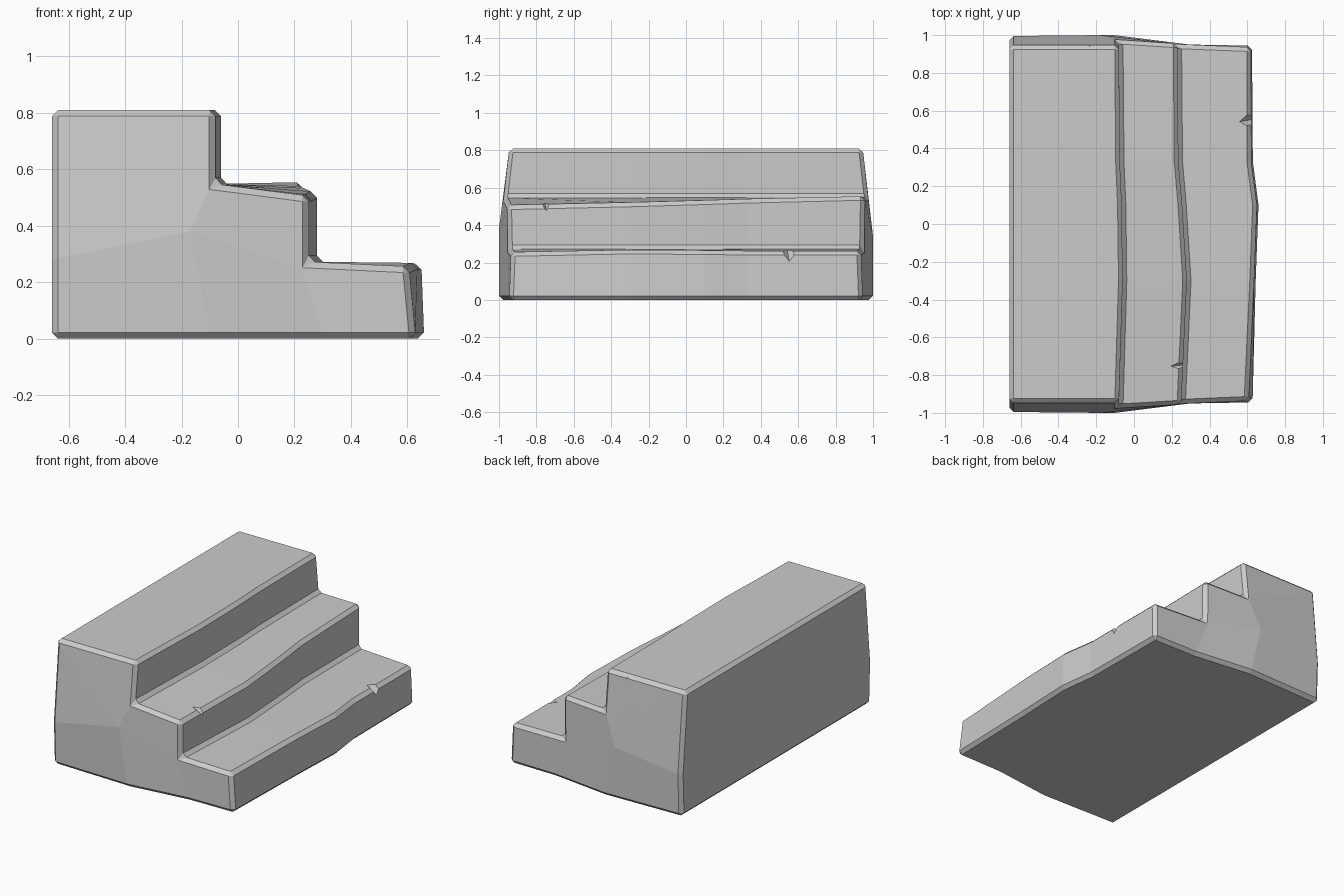
import bpy
import bmesh
from mathutils import Vector

cube = bpy.data.objects.get("Cube")
if cube:
    bpy.data.objects.remove(cube)

stone = bpy.data.materials.new("grey stone")
stone.use_nodes = True
GREY = (0.6, 0.6, 0.6, 1)
stone.diffuse_color = GREY
stone.node_tree.nodes["Principled BSDF"].inputs["Base Color"].default_value = GREY

BACK, TOP = -0.66, 0.81


def section(r1, r2, r3, n2, n3, foot):
    """Stair outline: riser positions, nose heights and foot of the lowest riser."""
    return [(BACK, 0), (-0.1, 0), (0.3, 0), (foot, 0), (r3, n3), (r2, 0.272),
            (r2, n2), (r1, 0.548), (r1, TOP), (BACK, TOP), (BACK, 0.28)]


# Worn outlines along the length; the end rows bulge by outline point
END = [0.985, 1.0, 0.95, 0.945, 0.935, 0.95, 0.955, 0.975, 0.945, 0.945, 0.995]
FRONT = section(-0.08, 0.25, 0.605, 0.505, 0.255, 0.63)
REAR = section(-0.08, 0.23, 0.62, 0.555, 0.262, 0.625)
stations = [
    (FRONT, [-e for e in END]),
    (section(-0.06, 0.28, 0.635, 0.52, 0.268, 0.645), [-0.3] * 11),
    (section(-0.065, 0.255, 0.65, 0.532, 0.265, 0.66), [0.1] * 11),
    (section(-0.075, 0.235, 0.62, 0.54, 0.262, 0.63), [0.33] * 11),
    (REAR, END),
]

# Stair body, lofted and closed with faceted ends
bm = bmesh.new()
rows = [[bm.verts.new((x, y, z)) for (x, z), y in zip(outline, ys)]
        for outline, ys in stations]
for a, b in zip(rows, rows[1:]):
    for i in range(11):
        j = (i + 1) % 11
        bm.faces.new((a[i], a[j], b[j], b[i]))
for row, hub in ((rows[0], (-0.17, -1.0, 0.38)), (rows[-1], (-0.18, 1.0, 0.34))):
    c = bm.verts.new(hub)
    for ids in ((10, 0, 1), (1, 2, 5), (5, 6, 7), (7, 8, 9), (7, 9, 10)):
        bm.faces.new([c] + [row[i] for i in ids])
    bm.faces.new([row[i] for i in (2, 3, 4, 5)])
bmesh.ops.recalc_face_normals(bm, faces=bm.faces)
mesh = bpy.data.meshes.new("stone_steps")
bm.to_mesh(mesh)
bm.free()
mesh.materials.append(stone)
steps = bpy.data.objects.new("stone_steps", mesh)
bpy.context.collection.objects.link(steps)

bevel = steps.modifiers.new("worn edges", "BEVEL")
bevel.width = 0.022
bevel.segments = 1
bevel.limit_method = "ANGLE"
bevel.angle_limit = 0.6


def chip(name, tip, side, left, right, bottom):
    """Wedge cutter that knocks a chip out of an edge."""
    b = bmesh.new()
    for p in (tip, side, left, right, bottom):
        b.verts.new(Vector(p))
    bmesh.ops.convex_hull(b, input=b.verts)
    bmesh.ops.recalc_face_normals(b, faces=b.faces)
    m = bpy.data.meshes.new(name)
    b.to_mesh(m)
    b.free()
    m.materials.append(stone)
    cutter = bpy.data.objects.new(name, m)
    bpy.context.collection.objects.link(cutter)
    cutter.hide_render = True
    cutter.hide_viewport = True
    cut = steps.modifiers.new(name, "BOOLEAN")
    cut.operation = "DIFFERENCE"
    cut.solver = "EXACT"
    cut.object = cutter


# Chips in the two lower noses and the rear top edge
chip("middle_nose_chip", (0.17, -0.755, 0.53), (0.32, -0.755, 0.56),
     (0.28, -0.8, 0.53), (0.28, -0.70, 0.53), (0.28, -0.745, 0.465))
chip("lower_nose_chip", (0.545, 0.54, 0.275), (0.68, 0.54, 0.3),
     (0.64, 0.49, 0.27), (0.64, 0.62, 0.27), (0.64, 0.555, 0.19))
chip("rear_top_chip", (-0.24, 0.92, 0.82), (-0.23, 0.97, 0.83),
     (-0.26, 0.955, 0.815), (-0.2, 0.955, 0.815), (-0.23, 0.955, 0.775))
